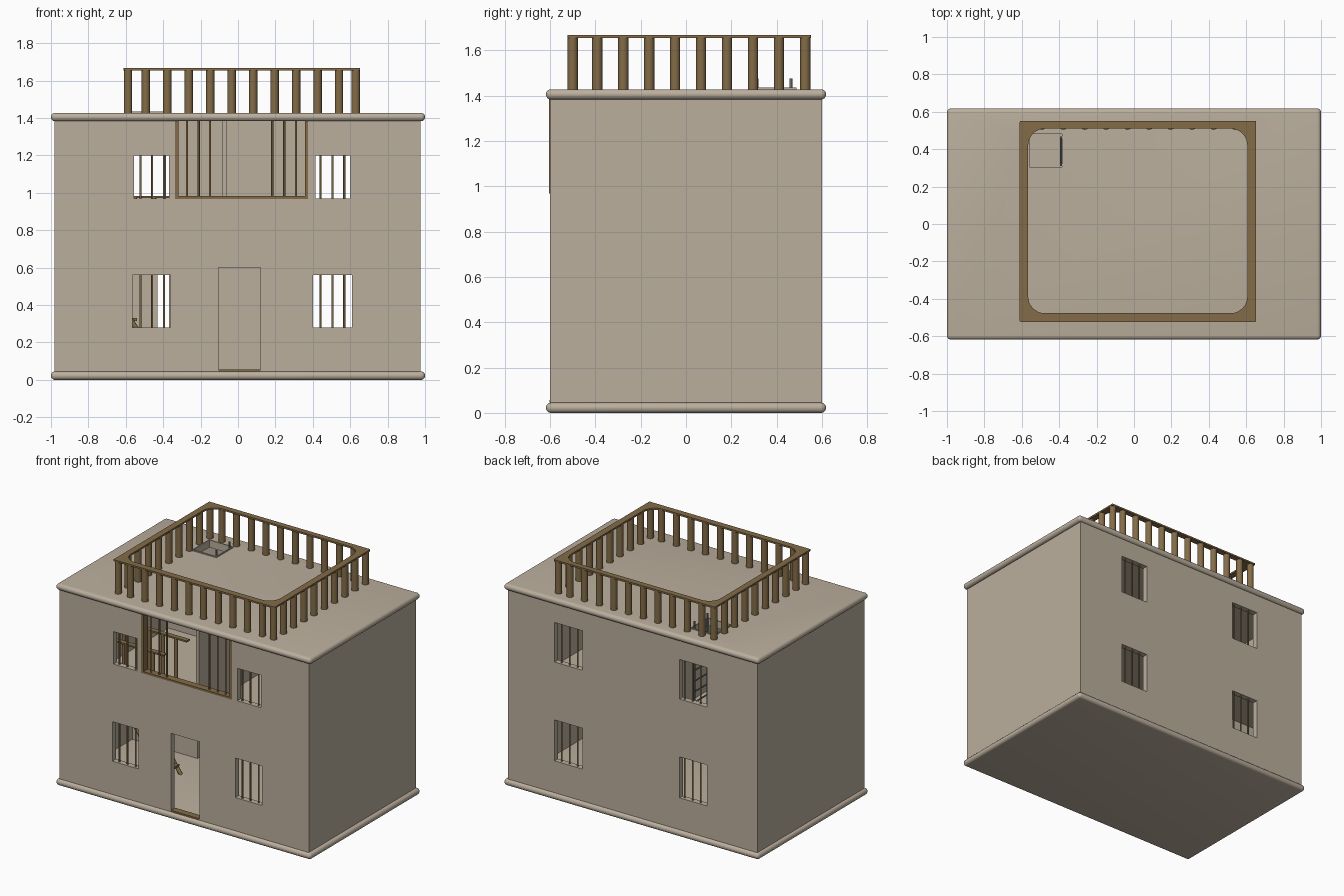
import bpy, bmesh
from math import pi, sin, cos
from mathutils import Vector

if "Cube" in bpy.data.objects:
    bpy.data.objects.remove(bpy.data.objects["Cube"])


def material(name, rgb):
    m = bpy.data.materials.new(name)
    m.diffuse_color = (*rgb, 1)
    m.use_nodes = True
    m.node_tree.nodes["Principled BSDF"].inputs["Base Color"].default_value = m.diffuse_color
    return m


CLAY = material("clay", (0.50, 0.43, 0.34))
WOOD = material("wood", (0.23, 0.15, 0.065))
IRON = material("iron", (0.17, 0.18, 0.18))


def finish(bm, name, mat, smooth=False):
    me = bpy.data.meshes.new(name)
    bmesh.ops.recalc_face_normals(bm, faces=bm.faces)
    bm.to_mesh(me)
    bm.free()
    ob = bpy.data.objects.new(name, me)
    bpy.context.collection.objects.link(ob)
    if mat:
        me.materials.append(mat)
    if smooth:
        bpy.context.view_layer.objects.active = ob
        bpy.ops.object.select_all(action='DESELECT')
        ob.select_set(True)
        bpy.ops.object.shade_smooth_by_angle(angle=0.7)
    return ob


def add_box(bm, x0, x1, y0, y1, z0, z1):
    vs = bmesh.ops.create_cube(bm, size=1)["verts"]
    for v in vs:
        v.co = Vector(((x0 + x1) / 2 + v.co.x * (x1 - x0),
                       (y0 + y1) / 2 + v.co.y * (y1 - y0),
                       (z0 + z1) / 2 + v.co.z * (z1 - z0)))


def boxes(name, mat, *dims):
    bm = bmesh.new()
    for d in dims:
        add_box(bm, *d)
    return finish(bm, name, mat)


def rods(name, mat, r, segs, *ends):
    bm = bmesh.new()
    for a, b in ends:
        a, b = Vector(a), Vector(b)
        vs = bmesh.ops.create_cone(bm, cap_ends=True, segments=segs, radius1=r,
                                   radius2=r, depth=(b - a).length)["verts"]
        q = (b - a).to_track_quat('Z', 'Y')
        for v in vs:
            v.co = q @ v.co + (a + b) / 2
    return finish(bm, name, mat, True)


def cut(ob, *dims):
    for d in dims:
        c = boxes("cutter", None, d)
        c.hide_render = True
        bpy.context.view_layer.objects.active = ob
        m = ob.modifiers.new("cut", 'BOOLEAN')
        m.operation, m.solver, m.object = 'DIFFERENCE', 'EXACT', c
        bpy.ops.object.modifier_apply(modifier=m.name)
        bpy.data.objects.remove(c)


def slab(name, z0, z1):
    bm = bmesh.new()
    add_box(bm, -1, 1, -0.618, 0.618, z0, z1)
    bmesh.ops.bevel(bm, geom=bm.edges[:], offset=(z1 - z0) * 0.48, segments=5,
                    profile=0.5, affect='EDGES')
    return finish(bm, name, CLAY, True)


# Base, roof and upper floor
HATCH = (-0.56, -0.385, 0.305, 0.48)
slab("base_slab", 0, 0.045)
roof = slab("roof_slab", 1.383, 1.428)
cut(roof, (*HATCH, 1.3, 1.5))
floor = boxes("upper_floor", CLAY, (-0.95, 0.95, -0.57, 0.57, 0.645, 0.68))
cut(floor, (-0.86, -0.45, -0.3, -0.06, 0.6, 0.72))

# Outer walls, hollowed and pierced
T = 0.04
walls = boxes("walls", CLAY, (-0.98, 0.975, -0.6, 0.6, 0.02, 1.4))
cut(walls, (-0.98 + T, 0.975 - T, -0.6 + T, 0.6 - T, -0.1, 1.5))
FRONT, BACK = (-0.7, -0.5), (0.5, 0.7)
windows = [(-0.555, -0.37, *FRONT, 0.97, 1.2), (0.415, 0.60, *FRONT, 0.97, 1.2),
           (-0.565, -0.36, *FRONT, 0.28, 0.56), (0.40, 0.61, *FRONT, 0.28, 0.56),
           (-0.585, -0.37, *BACK, 0.97, 1.25), (0.39, 0.61, *BACK, 0.97, 1.25),
           (-0.585, -0.37, *BACK, 0.27, 0.56), (0.39, 0.61, *BACK, 0.27, 0.56)]
cut(walls, *windows, (-0.105, 0.12, *FRONT, 0.05, 0.6),
    (-0.33, 0.37, *FRONT, 0.97, 1.385))

# Window bars
bars = []
for w in windows:
    xm, y = (-0.459 if w[0] < 0 else 0.505), (w[2] + w[3]) / 2
    y -= 0.02 if y > 0 else -0.02
    bars += [((xm + i * 0.063, y, w[4] - 0.01), (xm + i * 0.063, y, w[5] + 0.01))
             for i in (-1, 0, 1)]
bars += [((x, -0.58, 0.97), (x, -0.58, 1.39))
         for x in (-0.273, -0.21, -0.15, 0.183, 0.247, 0.31)]
rods("window_bars", WOOD, 0.006, 10, *bars)

# Large opening frame and door sill
boxes("large_window_frame", WOOD,
      (-0.336, -0.318, -0.604, -0.555, 0.968, 1.384),
      (0.357, 0.375, -0.604, -0.555, 0.968, 1.384),
      (-0.318, 0.357, -0.604, -0.555, 0.968, 0.982))
boxes("door_sill", WOOD, (-0.105, 0.12, -0.602, -0.555, 0.045, 0.056))

# Inner partitions
boxes("upper_partition", CLAY, (-0.086, -0.06, -0.35, 0.57, 0.67, 1.39))
boxes("lower_partition", CLAY, (-0.95, -0.43, 0.16, 0.185, 0.04, 0.65))

# Wooden stair to the upper floor, with a guard rail around its opening
steps = []
for i in range(8):
    x, z = -0.42 - i * 0.05, 0.1 + i * 0.072
    steps.append((x - 0.03, x + 0.03, -0.26, -0.1, z, z + 0.014))
boxes("stair_treads", WOOD, *steps)
rods("stair_stringers", WOOD, 0.013, 10,
     *[((-0.38, y, 0.04), (-0.83, y, 0.69)) for y in (-0.265, -0.095)])
rods("inner_rail_posts", WOOD, 0.013, 12,
     *[((-0.86 + i * 0.1025, y, 0.67), (-0.86 + i * 0.1025, y, 0.975))
       for i in range(5) for y in (-0.31, -0.05)])
boxes("inner_top_rail", WOOD,
      *[(-0.88, -0.355, y - 0.018, y + 0.018, 0.973, 0.984) for y in (-0.31, -0.05)])

# Iron ladder up to the roof hatch
YS = (0.315, 0.463)
rods("ladder_rails", IRON, 0.006, 10, *[((-0.39, y, 0.68), (-0.39, y, 1.475)) for y in YS])
rods("ladder_rungs", IRON, 0.005, 10,
     *[((-0.39, YS[0], 0.75 + i * 0.075), (-0.39, YS[1], 0.75 + i * 0.075))
       for i in range(9)])
hx0, hx1, hy0, hy1 = HATCH
boxes("hatch_rim", CLAY,
      (hx0 - 0.008, hx0, hy0 - 0.008, hy1 + 0.008, 1.41, 1.435),
      (hx1, hx1 + 0.008, hy0 - 0.008, hy1 + 0.008, 1.41, 1.435),
      (hx0, hx1, hy0 - 0.008, hy0, 1.41, 1.435),
      (hx0, hx1, hy1, hy1 + 0.008, 1.41, 1.435))

# Roof railing posts
xs = [-0.588] + [-0.493 + i * 0.1148 for i in range(10)] + [0.63]
ys = [-0.506 + i * 0.1145 for i in range(10)]
ys[0], ys[-1] = -0.5, 0.526
spots = [(x, y) for x in xs for y in (ys[0], ys[-1])]
spots += [(x, y) for x in (xs[0], xs[-1]) for y in ys[1:-1]]
rods("roof_railing_posts", WOOD, 0.0225, 20, *[((x, y, 1.42), (x, y, 1.657)) for x, y in spots])


# Roof top rail: square outside, rounded inside
def loop(bm, x0, x1, y0, y1, r, z, n=8):
    pts = []
    for k, (cx, cy) in enumerate([(x1 - r, y1 - r), (x0 + r, y1 - r),
                                  (x0 + r, y0 + r), (x1 - r, y0 + r)]):
        for i in range(n + 1):
            a = (k + i / n) * pi / 2
            pts.append(bm.verts.new((cx + r * cos(a), cy + r * sin(a), z)))
    return pts


bm = bmesh.new()
outer, inner = (-0.611, 0.653, -0.523, 0.551, 0.006), (-0.566, 0.606, -0.477, 0.51, 0.09)
rings = [loop(bm, *outer, 1.655), loop(bm, *outer, 1.667),
         loop(bm, *inner, 1.667), loop(bm, *inner, 1.655)]
for a, b in zip(rings, rings[1:] + rings[:1]):
    for i in range(len(a)):
        j = (i + 1) % len(a)
        bm.faces.new((a[i], a[j], b[j], b[i]))
finish(bm, "roof_top_rail", WOOD, True)
